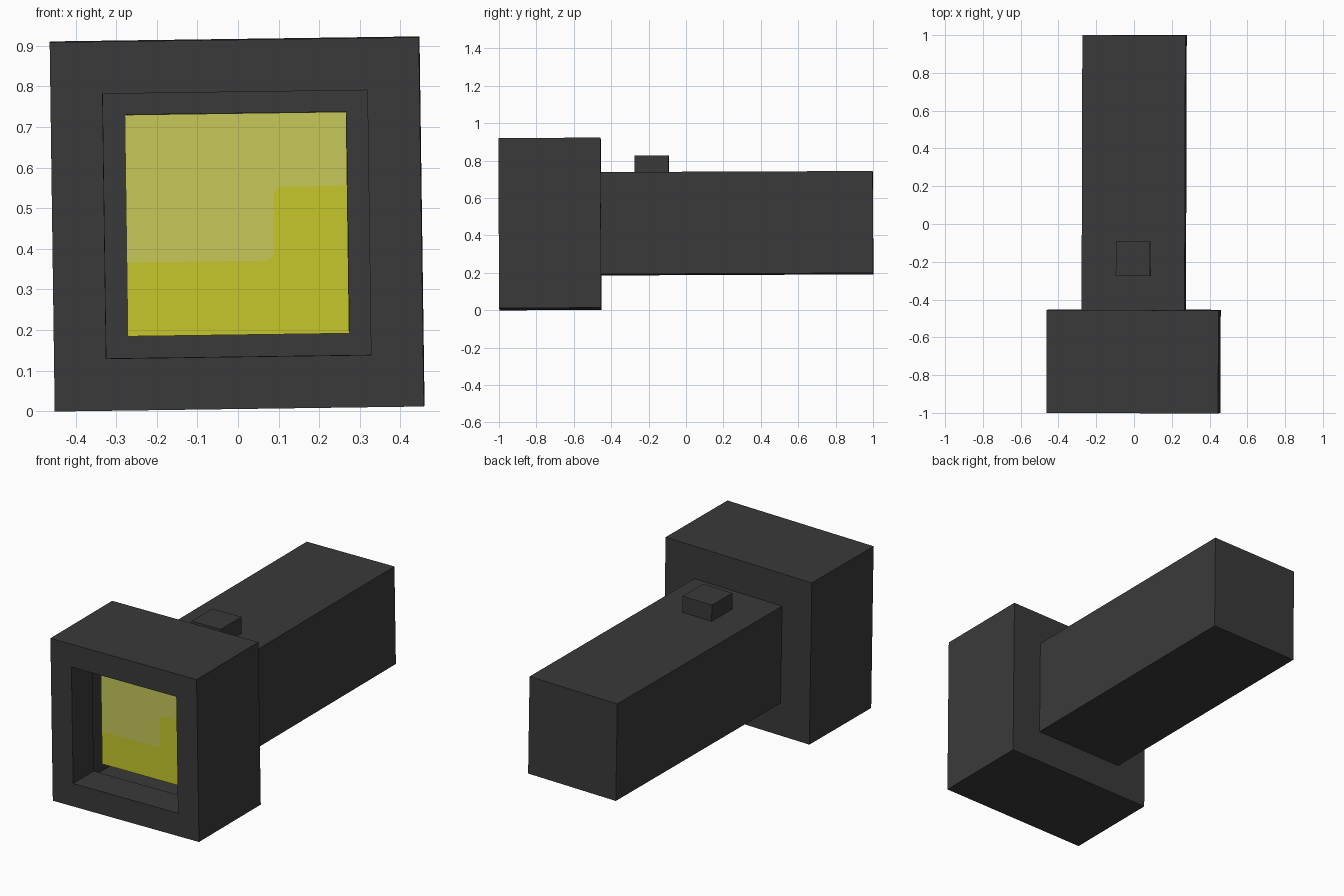
import bpy, bmesh, math
from mathutils import Matrix, Vector

if "Cube" in bpy.data.objects:
    bpy.data.objects.remove(bpy.data.objects["Cube"])

U = 2 / 11  # the model is built on a grid of 11 units along y
# Slight overall tilt, pivoting on the torch axis
TILT = (Matrix.Translation((0, 0, 0.464)) @ Matrix.Rotation(-0.003, 4, 'Z')
        @ Matrix.Rotation(0.004, 4, 'X') @ Matrix.Rotation(-0.0137, 4, 'Y'))


def material(name, rgb):
    m = bpy.data.materials.new(name)
    m.diffuse_color = (*rgb, 1)
    m.use_nodes = True
    m.node_tree.nodes["Principled BSDF"].inputs["Base Color"].default_value = m.diffuse_color
    return m


BLACK = material("dark_grey", (0.042, 0.042, 0.042))
YELLOW = material("yellow", (0.565, 0.578, 0.025))
PALE = material("pale_yellow", (0.572, 0.584, 0.102))


def add_object(name, bm, mats):
    mesh = bpy.data.meshes.new(name)
    bm.to_mesh(mesh)
    bm.free()
    for m in mats:
        mesh.materials.append(m)
    ob = bpy.data.objects.new(name, mesh)
    ob.matrix_world = TILT
    bpy.context.collection.objects.link(ob)
    return ob


def box(x, y, z):
    """Box bmesh from (min, max) ranges."""
    bm = bmesh.new()
    bmesh.ops.create_cube(bm, size=1)
    for v in bm.verts:
        v.co = Vector([r[0] if c < 0 else r[1] for c, r in zip(v.co, (x, y, z))])
    return bm


# Head: square block with a recessed opening in the front
h = 2.5 * U
bm = box((-h, h), (-1, -1 + 3 * U), (-h, h))
bm.normal_update()
front = min(bm.faces, key=lambda f: f.calc_center_median().y)
bmesh.ops.inset_individual(bm, faces=[front], thickness=U)
inner = bmesh.ops.extrude_discrete_faces(bm, faces=[front])["faces"][0]
bmesh.ops.translate(bm, verts=inner.verts, vec=(0, U, 0))
bmesh.ops.delete(bm, geom=[inner], context='FACES_ONLY')  # lens closes it
add_object("head", bm, [BLACK])

# Handle
b = 1.5 * U
add_object("handle", box((-b, b), (-1 + 3 * U - 0.005, 1), (-b, b)), [BLACK])

# Switch on top of the handle
s = 0.5 * U
add_object("switch", box((-s, s), (-1.5 * U, -0.5 * U), (b - 0.005, b + s)), [BLACK])

# Lens: split into pale and deep yellow along a rounded step
r = 0.025


def arc(cx, cz, a0, a1, n=5):
    return [(cx + r * math.cos(math.radians(a0 + (a1 - a0) * i / n)),
             cz + r * math.sin(math.radians(a0 + (a1 - a0) * i / n)))
            for i in range(n + 1)]


step = ([(-b, -s)] + arc(s - r, -s + r, -90, 0)
        + arc(s + r, s - r, 180, 90) + [(b, s)])
bm = bmesh.new()
verts = [bm.verts.new((x, -1 + U, z)) for x, z in step]
corner = {(i, k): bm.verts.new((i * b, -1 + U, k * b)) for i in (-1, 1) for k in (-1, 1)}
bm.faces.new(verts + [corner[1, 1], corner[-1, 1]]).material_index = 1
bm.faces.new(verts[::-1] + [corner[-1, -1], corner[1, -1]]).material_index = 0
add_object("lens", bm, [YELLOW, PALE])
